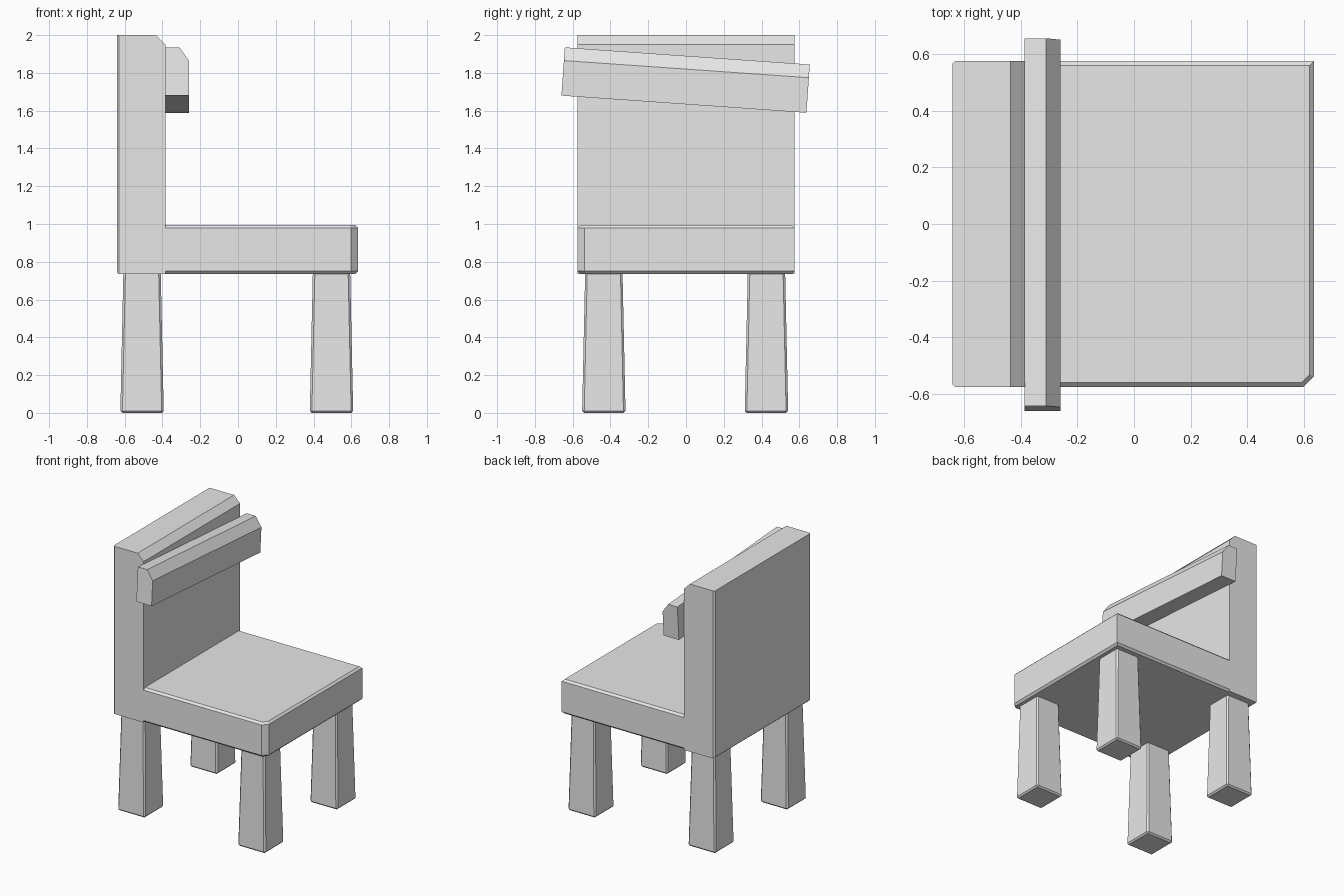
import bpy, bmesh, math
from mathutils import Matrix, Vector

cube = bpy.data.objects.get("Cube")
if cube:
    bpy.data.objects.remove(cube, do_unlink=True)

grey = bpy.data.materials.new("plain grey")
grey.use_nodes = True
grey.diffuse_color = (0.8, 0.8, 0.8, 1)
grey.node_tree.nodes["Principled BSDF"].inputs["Base Color"].default_value = (0.8, 0.8, 0.8, 1)


def finish(name, bm):
    bmesh.ops.recalc_face_normals(bm, faces=bm.faces)
    mesh = bpy.data.meshes.new(name)
    bm.to_mesh(mesh)
    bm.free()
    mesh.materials.append(grey)
    obj = bpy.data.objects.new(name, mesh)
    bpy.context.collection.objects.link(obj)
    return obj


def prism(profile, y0, y1):
    """Extrude an x-z outline from y0 to y1."""
    bm = bmesh.new()
    face = bm.faces.new([bm.verts.new((x, y0, z)) for x, z in profile])
    moved = bmesh.ops.extrude_face_region(bm, geom=[face])["geom"]
    bmesh.ops.translate(bm, vec=(0, y1 - y0, 0),
                        verts=[v for v in moved if isinstance(v, bmesh.types.BMVert)])
    return bm


def bevel(bm, width, rule):
    """Chamfer the edges whose two end points both satisfy the rule."""
    edges = [e for e in bm.edges if rule(e.verts[0].co, e.verts[1].co)]
    bmesh.ops.bevel(bm, geom=edges, offset=width, offset_type='OFFSET',
                    segments=1, affect='EDGES', clamp_overlap=True)


# Seat: slab with a clipped front corner and fine chamfers
bm = prism([(-0.39, 0.735), (0.635, 0.735), (0.635, 0.995), (-0.39, 0.995)], -0.575, 0.575)
bevel(bm, 0.037, lambda a, b: min(a.x, b.x) > 0.6 and max(a.y, b.y) < 0)
bevel(bm, 0.015, lambda a, b: max(a.x, b.x) > 0.5 and abs(a.z - b.z) < 0.01)
finish("seat", bm)

# Backrest: upright slab with a chamfered top front edge
bm = prism([(-0.64, 0.735), (-0.385, 0.735), (-0.385, 1.95), (-0.435, 2.0), (-0.64, 2.0)],
           -0.575, 0.575)
bevel(bm, 0.01, lambda a, b: max(a.x, b.x) < -0.6 and min(a.z, b.z) < 1)
finish("backrest", bm)

# Crooked board fixed across the backrest
h = 0.128
bm = prism([(-0.387, -h), (-0.26, -h), (-0.26, h - 0.07), (-0.31, h), (-0.387, h)], -0.65, 0.65)
tilt = Matrix.Translation((0, -0.002, 1.762)) @ Matrix.Rotation(math.radians(-4), 4, 'X')
bm.transform(tilt)
finish("crooked_board", bm)

# Four legs, wider at the foot
for side, y in (("right", -0.435), ("left", 0.426)):
    for end, x in (("back", -0.508), ("front", 0.495)):
        bm = bmesh.new()
        bmesh.ops.create_cube(bm, size=1)
        for v in bm.verts:
            top = v.co.z > 0
            width = 0.198 if top else 0.23
            v.co = Vector((x + v.co.x * width, y + v.co.y * width, 0.74 if top else 0))
        bevel(bm, 0.011, lambda a, b: min(a.z, b.z) < 0.1)
        finish(f"{end}_{side}_leg", bm)
